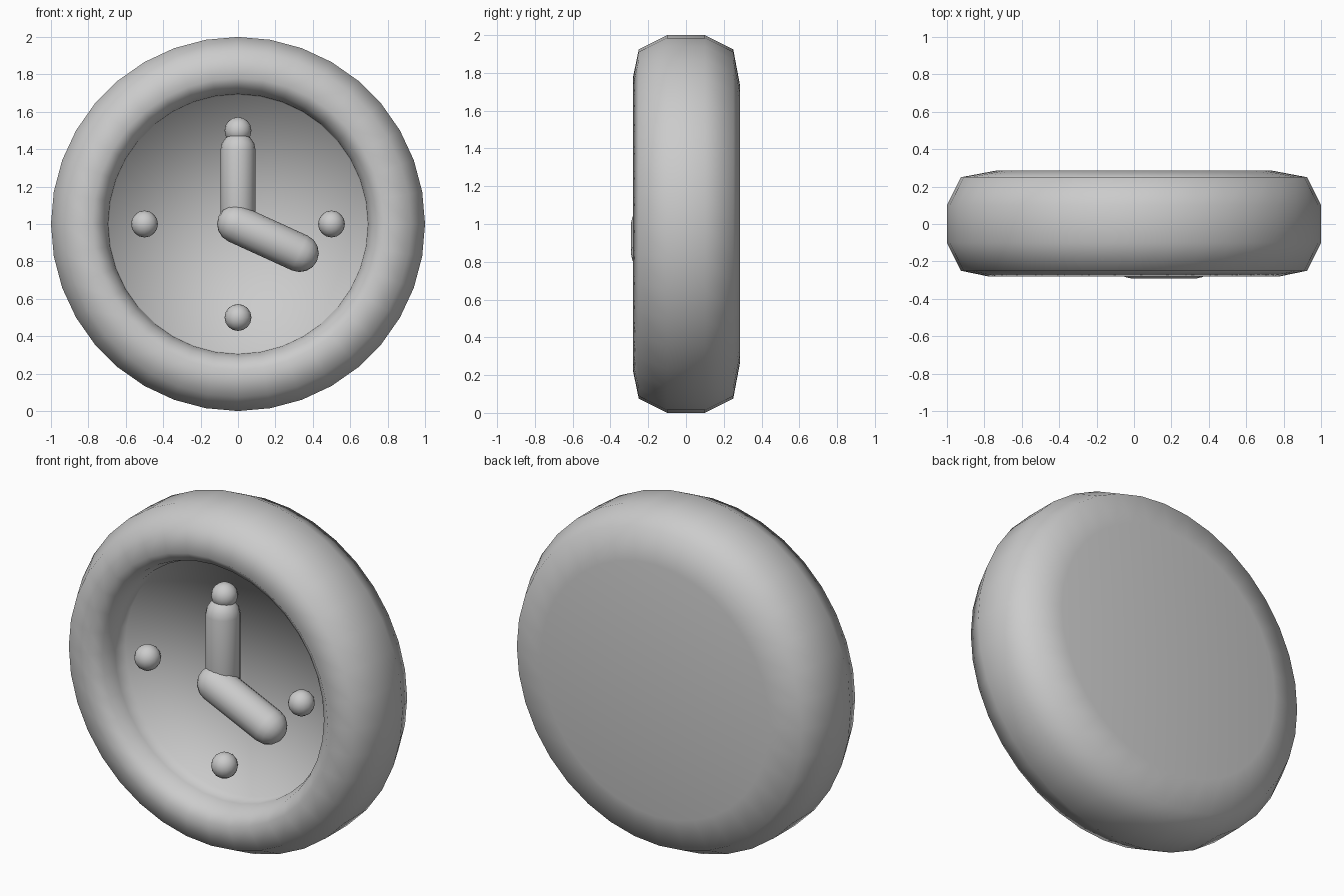
import bpy, bmesh
from math import cos, sin, pi
from mathutils import Vector

if "Cube" in bpy.data.objects:
    bpy.data.objects.remove(bpy.data.objects["Cube"])


def lathe(name, profile, segs, origin, axis, smooth=True):
    """Revolve (radius, height) points around an axis through origin."""
    bm = bmesh.new()
    rot = Vector((0, 0, 1)).rotation_difference(Vector(axis).normalized())
    rings = []
    for r, h in profile:
        n = 1 if r == 0 else segs
        rings.append([bm.verts.new(Vector(origin) + rot @ Vector(
            (r * cos(2 * pi * i / segs), r * sin(2 * pi * i / segs), h)))
            for i in range(n)])
    for a, b in zip(rings, rings[1:]):
        for i in range(segs):
            j = (i + 1) % segs
            quad = [a[i % len(a)], a[j % len(a)], b[j % len(b)], b[i % len(b)]]
            bm.faces.new(list(dict.fromkeys(quad)))
    bmesh.ops.recalc_face_normals(bm, faces=bm.faces)
    for f in bm.faces:
        f.smooth = smooth
    mesh = bpy.data.meshes.new(name)
    bm.to_mesh(mesh)
    bm.free()
    obj = bpy.data.objects.new(name, mesh)
    bpy.context.collection.objects.link(obj)
    return obj


def capsule(name, start, end, radius, segs=16, rows=4):
    """Round-ended rod between two points; equal points give a sphere."""
    start, end = Vector(start), Vector(end)
    length = (end - start).length
    angles = [pi / 2 * k / rows for k in range(rows + 1)]
    low = [(radius * sin(t), -radius * cos(t)) for t in angles]
    high = [(r, length - h) for r, h in reversed(low)]
    if length < 1e-6:
        high = high[1:]
    return lathe(name, low + high, segs, start, end - start if length else (0, 0, 1))


# Case: flat back, rounded rim and recessed dial (height runs towards the front)
case_profile = [(0, -0.285), (0.74, -0.285), (0.925, -0.25), (1.0, -0.10),
                (1.0, 0.10), (0.925, 0.25), (0.78, 0.28), (0.72, 0.23),
                (0.695, 0.15), (0.69, 0.06), (0, 0.06)]
lathe("clock_case", case_profile, 36, (0, 0, 1), (0, -1, 0))

# Hour markers at the four quarters
for k in range(4):
    p = (0.5 * sin(k * pi / 2), -0.125, 1 + 0.5 * cos(k * pi / 2))
    capsule(f"hour_marker_{k + 1}", p, p, 0.072)

# Hands
capsule("minute_hand", (0, -0.14, 1.0), (0, -0.14, 1.395), 0.094)
capsule("hour_hand", (-0.01, -0.19, 1.0), (0.33, -0.19, 0.845), 0.102)
